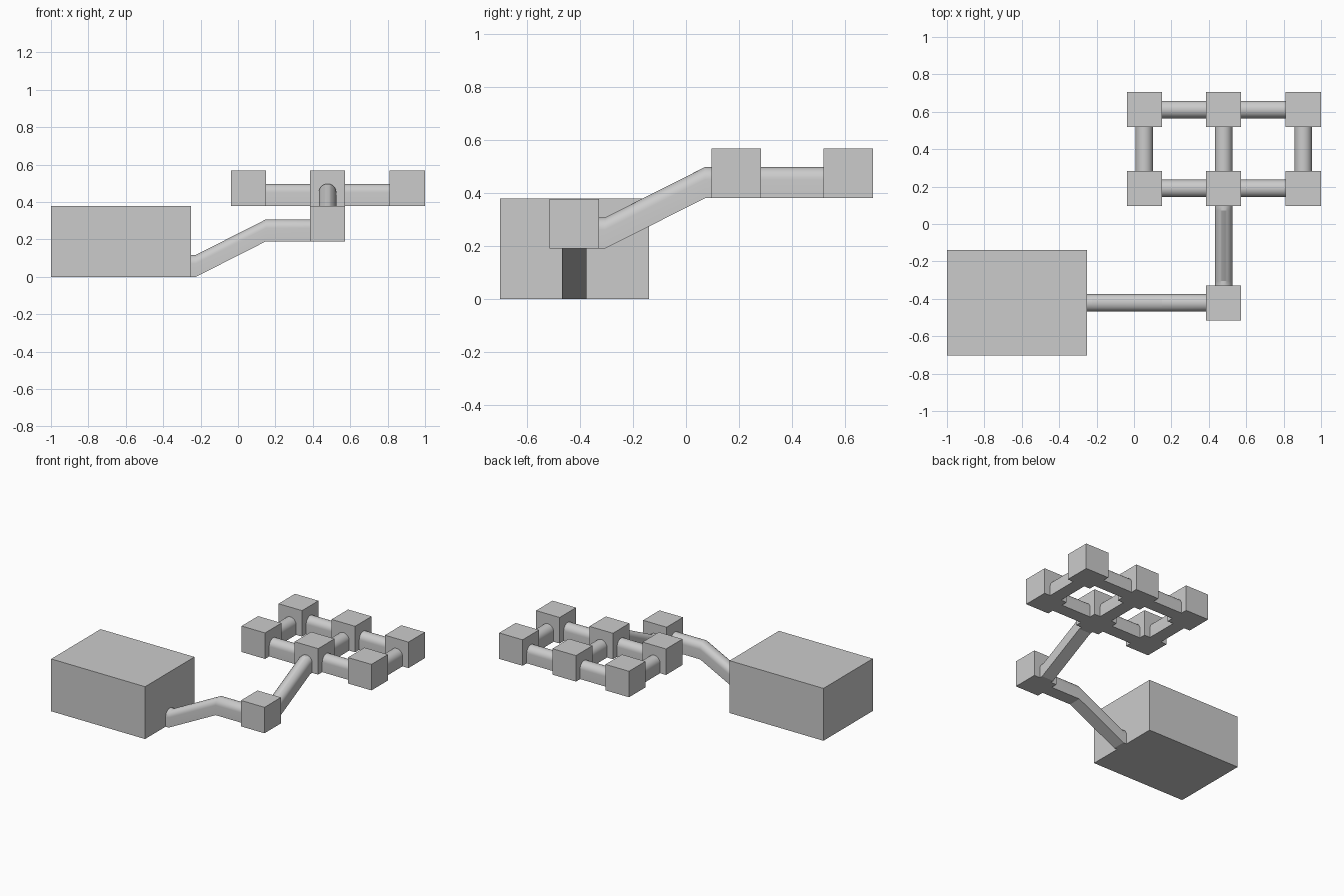
import bpy, bmesh, math
from mathutils import Vector

if "Cube" in bpy.data.objects:
    bpy.data.objects.remove(bpy.data.objects["Cube"])

mat = bpy.data.materials.new("plain_grey")
mat.diffuse_color = (0.6, 0.6, 0.6, 1)
mat.use_nodes = True
mat.node_tree.nodes["Principled BSDF"].inputs["Base Color"].default_value = mat.diffuse_color

W, H = 0.0935, 0.1175      # corridor width and height
R = 0.1875                 # room cube side


def finish(name, bm):
    bmesh.ops.recalc_face_normals(bm, faces=bm.faces)
    mesh = bpy.data.meshes.new(name)
    bm.to_mesh(mesh)
    bm.free()
    mesh.materials.append(mat)
    obj = bpy.data.objects.new(name, mesh)
    bpy.context.collection.objects.link(obj)
    return obj


def box(name, lo, hi):
    bm = bmesh.new()
    bmesh.ops.create_cube(bm, size=1)
    for v in bm.verts:
        v.co = [(a + b) / 2 + c * (b - a) for a, b, c in zip(lo, hi, v.co)]
    return finish(name, bm)


def room(name, x, y, z):
    return box(name, (x - R / 2, y - R / 2, z), (x + R / 2, y + R / 2, z + R))


def corridor(name, path, side):
    """Sweep an upright arch along floor points; side is the width direction."""
    r = W / 2
    arch = [(-r, 0)]
    for i in range(17):
        a = math.pi * (1 - i / 16)
        arch.append((r * math.cos(a), H - r + r * math.sin(a)))
    arch.append((r, 0))
    bm = bmesh.new()
    rings = [[bm.verts.new(Vector(p) + Vector(side) * u + Vector((0, 0, h)))
              for u, h in arch] for p in path]
    n = len(arch)
    for a, b in zip(rings, rings[1:]):
        for i in range(n):
            j = (i + 1) % n
            bm.faces.new((a[i], a[j], b[j], b[i]))
    bm.faces.new(rings[0])
    bm.faces.new(rings[-1])
    obj = finish(name, bm)
    bpy.ops.object.select_all(action='DESELECT')
    obj.select_set(True)
    bpy.context.view_layer.objects.active = obj
    bpy.ops.object.shade_smooth_by_angle(angle=math.radians(24))
    return obj


# Large hall and the lower landing room
box("large_hall", (-1, -0.703, 0), (-0.25, -0.14, 0.378))
room("landing_room", 0.479, -0.422, 0.19)

# Upper grid of six rooms
XS, YS, TOP = (0.055, 0.479, 0.905), (0.19, 0.612), 0.38
for i, x in enumerate(XS):
    for j, y in enumerate(YS):
        room(f"upper_room_{i}_{j}", x, y, TOP)

# Level corridors joining the upper rooms
for j, y in enumerate(YS):
    for i in range(2):
        corridor(f"cross_corridor_{i}_{j}",
                 [(XS[i] + R / 2, y, TOP), (XS[i + 1] - R / 2, y, TOP)], (0, 1, 0))
for i, x in enumerate(XS):
    corridor(f"long_corridor_{i}",
             [(x, YS[0] + R / 2, TOP), (x, YS[1] - R / 2, TOP)], (1, 0, 0))

# Sloping corridors: hall to landing, landing to upper rooms
corridor("lower_ramp", [(-0.25, -0.422, 0), (-0.225, -0.422, 0),
                        (0.15, -0.422, 0.19), (0.386, -0.422, 0.19)], (0, 1, 0))
corridor("upper_ramp", [(0.479, -0.329, 0.19), (0.479, -0.305, 0.19),
                        (0.479, 0.072, TOP), (0.479, 0.097, TOP)], (1, 0, 0))
